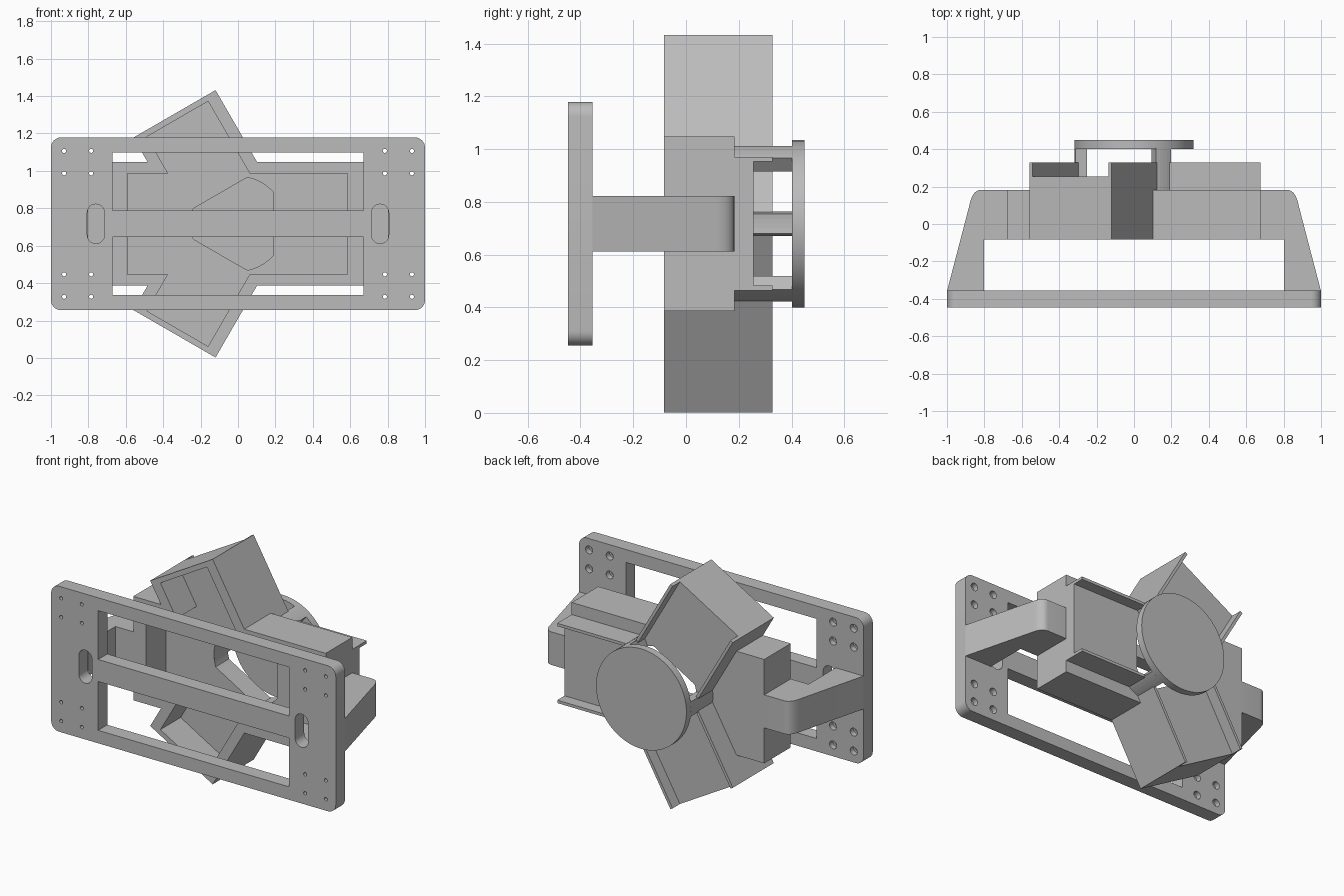
import bpy, bmesh, math
from mathutils import Matrix, Vector

if "Cube" in bpy.data.objects:
    bpy.data.objects.remove(bpy.data.objects["Cube"])

CZ = 0.717                      # height of the central axis
HUB = Matrix.Translation((0, 0, CZ))
ANGLES = [0, math.radians(120), math.radians(240)]

grey = bpy.data.materials.new("plain_grey")
grey.diffuse_color = (0.5, 0.5, 0.5, 1)
grey.use_nodes = True
grey.node_tree.nodes["Principled BSDF"].inputs["Base Color"].default_value = grey.diffuse_color


def make(name, pts, y0, y1, mat=HUB, helper=False):
    """Extrude an (x, z) outline from y0 to y1."""
    bm = bmesh.new()
    face = bm.faces.new([bm.verts.new((x, y0, z)) for x, z in pts])
    ext = bmesh.ops.extrude_face_region(bm, geom=[face])
    for v in ext["geom"]:
        if isinstance(v, bmesh.types.BMVert):
            v.co.y = y1
    bm.transform(mat)
    bmesh.ops.recalc_face_normals(bm, faces=bm.faces)
    me = bpy.data.meshes.new(name)
    bm.to_mesh(me)
    bm.free()
    me.materials.append(grey)
    ob = bpy.data.objects.new(name, me)
    bpy.context.collection.objects.link(ob)
    ob.hide_render = helper
    return ob


def rect(x0, x1, z0, z1):
    return [(x0, z0), (x1, z0), (x1, z1), (x0, z1)]


def rounded(cx, cz, hx, hz, r, n=8):
    pts = []
    for q, (sx, sz) in enumerate([(1, 1), (-1, 1), (-1, -1), (1, -1)]):
        for i in range(n + 1):
            a = math.pi / 2 * (q + i / n)
            pts.append((cx + sx * (hx - r) + r * math.cos(a),
                        cz + sz * (hz - r) + r * math.sin(a)))
    return pts


def circle(cx, cz, r, n=24):
    return [(cx + r * math.cos(2 * math.pi * i / n),
             cz + r * math.sin(2 * math.pi * i / n)) for i in range(n)]


def combine(ob, other, op):
    """Apply a boolean and delete the helper."""
    mod = ob.modifiers.new("b", "BOOLEAN")
    mod.operation, mod.object, mod.solver = op, other, "EXACT"
    bpy.context.view_layer.objects.active = ob
    bpy.ops.object.modifier_apply(modifier=mod.name)
    bpy.data.objects.remove(other)


def turn(a):
    return HUB @ Matrix.Rotation(-a, 4, "Y")


def smooth(ob):
    bpy.ops.object.select_all(action="DESELECT")
    ob.select_set(True)
    bpy.context.view_layer.objects.active = ob
    bpy.ops.object.shade_smooth_by_angle(angle=math.radians(30))


# mounting plate with two windows, slots and counterbored screw holes
plate = make("mounting_plate", rounded(0, 0, 1.0, 0.462, 0.055), -0.447, -0.355)
cuts = [(rect(-0.67, 0.67, s * 0.225 - 0.155, s * 0.225 + 0.155), -0.5, -0.3) for s in (-1, 1)]
for s in (-1, 1):
    cuts.append((rounded(s * 0.76, 0, 0.046, 0.105, 0.0455), -0.5, -0.3))
    for x in (0.785, 0.93):
        for z in (-0.39, -0.27, 0.27, 0.39):
            cuts.append((circle(s * x, z, 0.011, 16), -0.5, -0.3))
            cuts.append((circle(s * x, z, 0.025, 20), -0.39, -0.3))
for pts, y0, y1 in cuts:
    combine(plate, make("cutter", pts, y0, y1, helper=True), "DIFFERENCE")
smooth(plate)

# housing: central bracket plus three radial boxes with thin back lips
housing = make("housing", rect(-0.678, 0.675, -0.33, 0.33), -0.083, 0.183)
for a in ANGLES:
    end = 0.675 if a == 0 else 0.679
    combine(housing, make("box", rect(0.08, end, -0.2535, 0.2535), -0.083, 0.255, turn(a)), "UNION")
for a in ANGLES:
    end = 0.675 if a == 0 else 0.679
    for s in (-1, 1):
        z0, z1 = sorted((s * 0.2535, s * 0.235))
        combine(housing, make("lip", rect(0.146, end, z0, z1), 0.2, 0.328, turn(a)), "UNION")

# front cavities
combine(housing, make("cutter", rect(-0.59, 0.585, -0.27, 0.27), -0.2, 0.12), "DIFFERENCE")
for a in ANGLES[1:]:
    combine(housing, make("cutter", rect(0.05, 0.647, -0.189, 0.189), -0.2, 0.12, turn(a)), "DIFFERENCE")

# central opening: a triangle clipped by a circle
opening = []
for i in range(120):
    t = 2 * math.pi * i / 120
    c = max(math.cos(t - a) for a in ANGLES)
    r = min(0.253, 0.19 / c)
    opening.append((r * math.cos(t), r * math.sin(t)))
combine(housing, make("cutter", opening, 0.0, 0.5), "DIFFERENCE")
smooth(housing)

# posts carrying the back disc
for k, a in enumerate(ANGLES):
    mid = a + math.pi / 3
    span = [math.radians(d) for d in (-8.5, -4, 0, 4, 8.5)]
    pts = [(0.3175 * math.cos(mid + d), 0.3175 * math.sin(mid + d)) for d in span]
    pts += [(0.253 * math.cos(mid + d), 0.253 * math.sin(mid + d)) for d in reversed(span)]
    make("disc_post_%d" % (k + 1), pts, 0.125, 0.405)

# back disc
disc = make("back_disc", circle(0, 0, 0.3175, 72), 0.402, 0.449)
smooth(disc)

# side arms, profile drawn in plan and extruded upward
A, B, C = Vector((0.88, 0.1)), Vector((0.865, 0.183)), Vector((0.815, 0.183))
curve = [A * (1 - t) ** 2 + B * 2 * t * (1 - t) + C * t * t for t in [i / 8 for i in range(9)]]
profile = [(0.803, -0.36), (1.0, -0.36)] + [tuple(p) for p in curve]
profile += [(0.64, 0.183), (0.64, -0.083), (0.803, -0.083)]
for s, side in ((-1, "left"), (1, "right")):
    # plan (x, y) is drawn as (x, z), then laid flat
    lay = HUB @ Matrix.Rotation(-math.pi / 2, 4, "X")
    arm = make(side + "_arm", [(s * x, -y) for x, y in profile], -0.105, 0.105,
               HUB @ Matrix(((1, 0, 0, 0), (0, 0, -1, 0), (0, 1, 0, 0), (0, 0, 0, 1))))
    smooth(arm)
